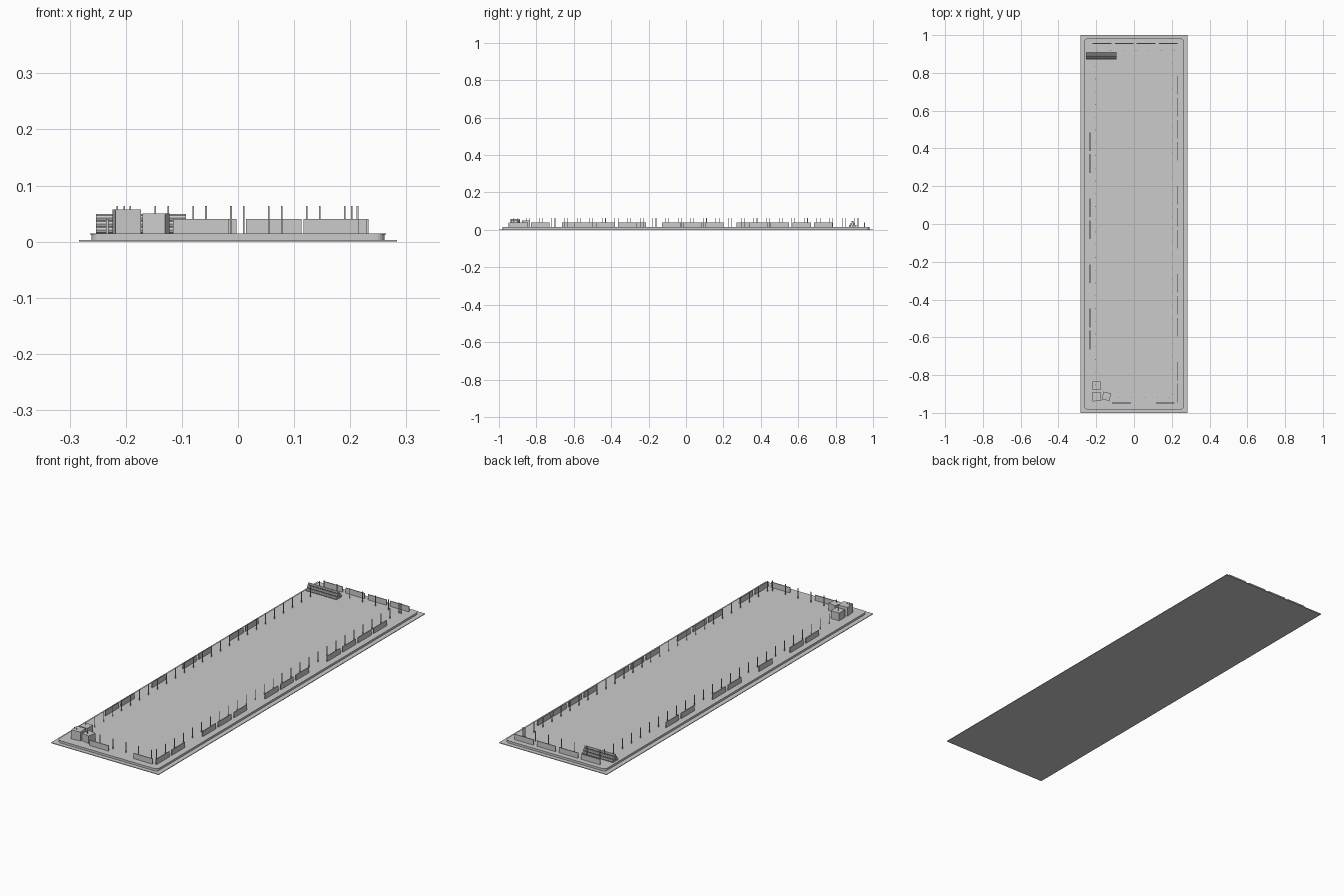
import bpy, bmesh
from math import pi, sin, cos, radians
from mathutils import Matrix, Vector

if "Cube" in bpy.data.objects:
    bpy.data.objects.remove(bpy.data.objects["Cube"])

DECK = 0.0145


def finish(name, bm):
    bmesh.ops.recalc_face_normals(bm, faces=bm.faces[:])
    mesh = bpy.data.meshes.new(name)
    bm.to_mesh(mesh)
    bm.free()
    obj = bpy.data.objects.new(name, mesh)
    bpy.context.collection.objects.link(obj)
    return obj


def add_box(bm, center, size, angle=0.0):
    m = (Matrix.Translation(center) @ Matrix.Rotation(angle, 4, 'Z')
         @ Matrix.Diagonal((*size, 1)))
    bmesh.ops.create_cube(bm, size=1, matrix=m)


def rounded_slab(name, hx, hy, r, z0, z1, seg=6):
    bm = bmesh.new()
    ring = []
    for i, (sx, sy) in enumerate([(1, 1), (-1, 1), (-1, -1), (1, -1)]):
        for k in range(seg + 1):
            a = (i + k / seg) * pi / 2
            ring.append(bm.verts.new((sx * (hx - r) + r * cos(a),
                                      sy * (hy - r) + r * sin(a), z0)))
    face = bm.faces.new(ring)
    ext = bmesh.ops.extrude_face_region(bm, geom=[face], use_keep_orig=True)
    top = [v for v in ext['geom'] if isinstance(v, bmesh.types.BMVert)]
    bmesh.ops.translate(bm, verts=top, vec=(0, 0, z1 - z0))
    return finish(name, bm)


# Ground plate, roof slab and its slightly overhanging cap
bm = bmesh.new()
add_box(bm, (0, 0, 0.0015), (0.566, 2.0, 0.003))
finish("ground_plate", bm)
rounded_slab("floor_slab", 0.261, 0.98, 0.016, 0.003, 0.0125)
rounded_slab("floor_slab_cap", 0.2635, 0.982, 0.018, 0.0125, DECK)

# Barrier panels around the edge, with missing bays
PANEL, THICK, PANEL_TOP = 0.099, 0.004, 0.040
ph, pz = PANEL_TOP - DECK, (PANEL_TOP + DECK) / 2
sides = {0.231: [-0.895, -0.78, -0.546, -0.43, -0.313, -0.08,
                 0.036, 0.152, 0.385, 0.502, 0.618, 0.734],
         -0.233: [-0.614, -0.498, -0.264, -0.03, 0.086, 0.32, 0.436]}
ends = {-0.948: [-0.066, 0.166], 0.955: [-0.169, -0.052, 0.064, 0.181]}
bm = bmesh.new()
for x, ys in sides.items():
    for y in ys:
        add_box(bm, (x, y, pz), (THICK, PANEL, ph))
for y, xs in ends.items():
    for x in xs:
        add_box(bm, (x, y, pz), (PANEL, THICK, ph))
finish("barrier_panels", bm)

# Thin upright rods set inside the panels
GAP, ROD, ROD_TOP = 0.0675, 0.003, 0.064
spots = []
for k in range(7):
    spots += [(-0.215 + GAP * k, -0.92), (-0.192 + GAP * k, 0.92)]
for k in range(28):
    spots += [(0.203, -0.903 + GAP * k), (-0.203, -0.92 + GAP * k)]
bm = bmesh.new()
for x, y in spots:
    add_box(bm, (x, y, (DECK + ROD_TOP) / 2), (ROD, ROD, ROD_TOP - DECK))
finish("upright_rods", bm)

# Three crates in the front left corner
for i, (x, y, s, h, deg) in enumerate([(-0.199, -0.856, 0.043, 0.037, 0),
                                       (-0.198, -0.914, 0.046, 0.0425, 6),
                                       (-0.146, -0.912, 0.041, 0.036, -12)]):
    bm = bmesh.new()
    add_box(bm, (x, y, DECK + h / 2), (s, s, h), radians(deg))
    finish(f"crate_{i + 1}", bm)

# Pyramid of stacked pipes in the back left corner
R = 0.0064
bm = bmesh.new()
for row in range(3):
    for k in range(3 - row):
        y = 0.891 + (k - (2 - row) / 2) * 0.0145
        z = DECK + R + row * 0.0108
        m = Matrix.Translation(Vector((-0.173, y, z))) @ Matrix.Rotation(pi / 2, 4, 'Y')
        bmesh.ops.create_cone(bm, cap_ends=True, segments=8, radius1=R, radius2=R,
                              depth=0.16, matrix=m)
finish("pipe_stack", bm)
